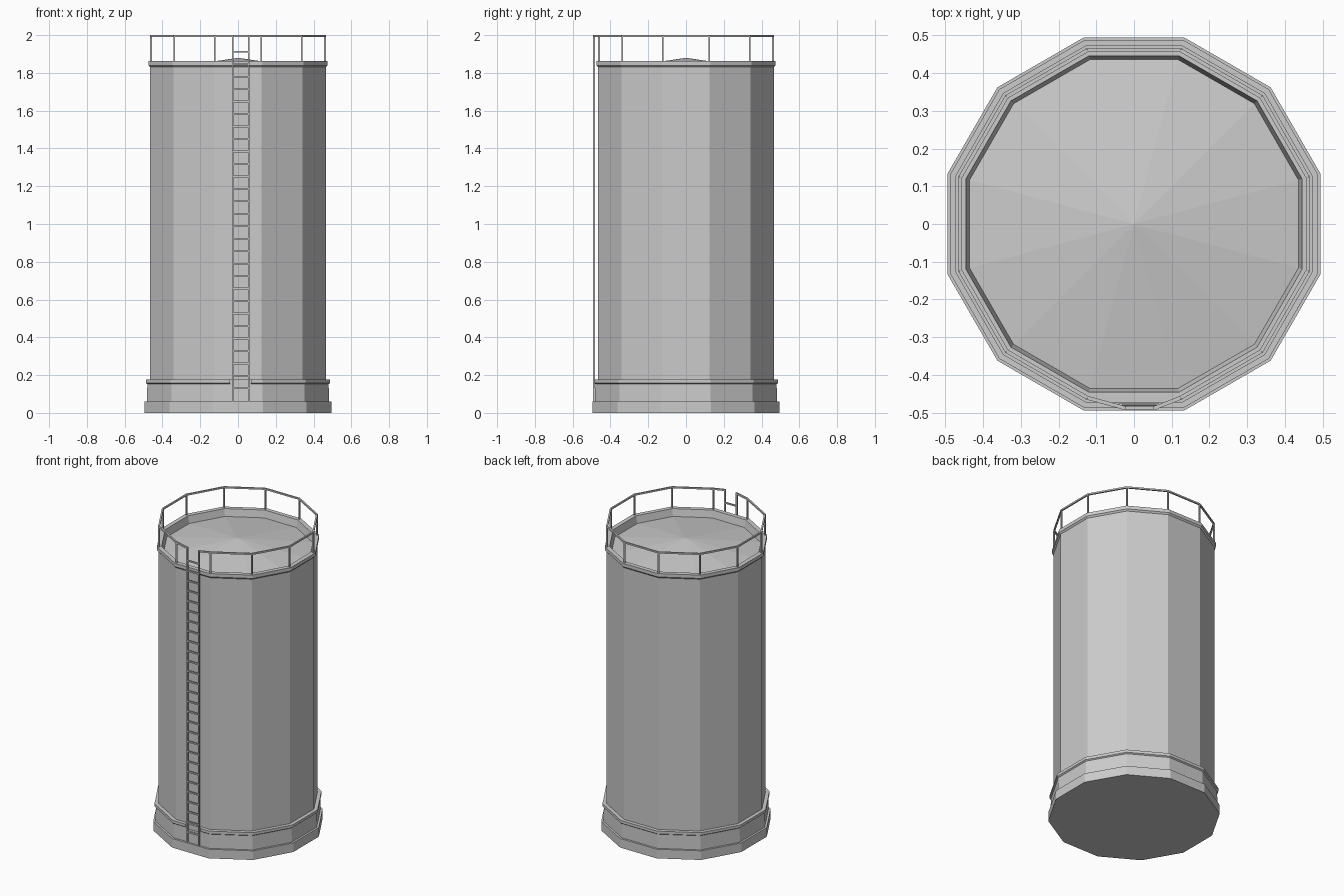
import bpy, bmesh, math
from mathutils import Vector, Matrix

if "Cube" in bpy.data.objects:
    bpy.data.objects.remove(bpy.data.objects["Cube"])

SIDES = 12
COS = math.cos(math.pi / SIDES)


def corner(apothem, i, z):
    a = math.radians(15 + 30 * i)
    r = apothem / COS
    return Vector((r * math.cos(a), r * math.sin(a), z))


def finish(name, bm):
    bmesh.ops.recalc_face_normals(bm, faces=bm.faces)
    me = bpy.data.meshes.new(name)
    bm.to_mesh(me)
    bm.free()
    ob = bpy.data.objects.new(name, me)
    bpy.context.collection.objects.link(ob)
    return ob


def beam(bm, a, b, w, h):
    # box-section bar from a to b
    a, b = Vector(a), Vector(b)
    d = b - a
    rot = d.to_track_quat('Z', 'Y').to_matrix().to_4x4()
    size = Matrix.Diagonal((w, h, d.length, 1))
    bmesh.ops.create_cube(bm, size=1, matrix=Matrix.Translation((a + b) / 2) @ rot @ size)


def lathe(name, profile):
    # twelve-sided solid from (apothem, z) pairs, capped flat below, cone above
    bm = bmesh.new()
    rings = [[bm.verts.new(corner(r, i, z)) for i in range(SIDES)] for r, z in profile[:-1]]
    for lo, hi in zip(rings, rings[1:]):
        for i in range(SIDES):
            j = (i + 1) % SIDES
            bm.faces.new((lo[i], lo[j], hi[j], hi[i]))
    bm.faces.new(rings[0])
    tip = bm.verts.new((0, 0, profile[-1][1]))
    for i in range(SIDES):
        bm.faces.new((rings[-1][i], rings[-1][(i + 1) % SIDES], tip))
    return finish(name, bm)


# Tank: stepped plinth, wall, top rim and sunken conical roof
tank = lathe("tank", [(.495, 0), (.495, .06), (.482, .06), (.480, .152), (.488, .158),
                      (.488, .176), (.465, .176), (.465, 1.83), (.474, 1.84),
                      (.474, 1.862), (.446, 1.862), (.436, 1.815), (0, 1.88)])

# Notch in the plinth lip where the ladder passes
bm = bmesh.new()
beam(bm, (.0135, -.528, .145), (.0135, -.528, .2), .11, .1)
cutter = finish("notch_cutter", bm)
cutter.hide_render = True
cutter.hide_viewport = True
cut = tank.modifiers.new("notch", 'BOOLEAN')
cut.operation = 'DIFFERENCE'
cut.solver = 'EXACT'
cut.object = cutter

# Ladder: two stiles and evenly spaced rungs
LX, RX, LY = -.028, .057, -.487
bm = bmesh.new()
for x in (LX, RX):
    beam(bm, (x, LY, .06), (x, LY, 2), .010, .010)
for k in range(28):
    z = .13 + k * .066
    beam(bm, (LX, LY, z), (RX, LY, z), .009, .009)
finish("ladder", bm)

# Guard rail posts at each corner
bm = bmesh.new()
for i in range(SIDES):
    beam(bm, corner(.461, i, 1.855), corner(.461, i, 1.995), .009, .009)
finish("rail_posts", bm)

# Guard rail: closed loop except at the ladder, where it bends out to the stiles
path = [Vector((RX, LY, 1.995))]
path += [corner(.461, 9 + i, 1.995) for i in range(SIDES)]
path.append(Vector((LX, LY, 1.995)))
bm = bmesh.new()
for a, b in zip(path, path[1:]):
    beam(bm, a, b, .010, .010)
finish("guard_rail", bm)
